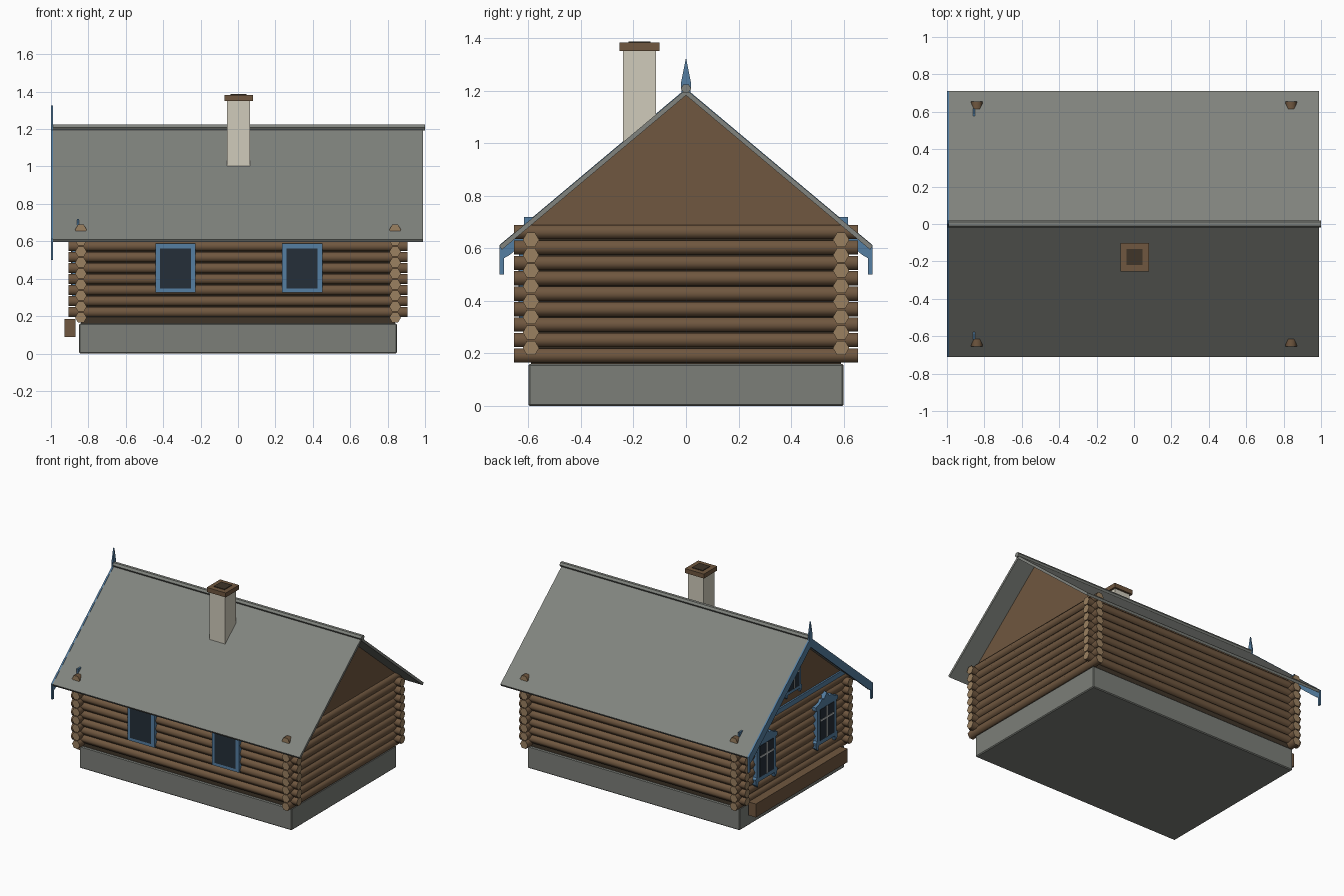
import bpy, bmesh, math
from mathutils import Vector

old = bpy.data.objects.get("Cube")
if old:
    bpy.data.objects.remove(old)


def material(name, rgb):
    m = bpy.data.materials.new(name)
    m.use_nodes = True
    m.diffuse_color = (*rgb, 1)
    m.node_tree.nodes["Principled BSDF"].inputs["Base Color"].default_value = (*rgb, 1)
    return m


ROOF = material("roof grey", (0.22, 0.23, 0.21))
STONE = material("foundation grey", (0.20, 0.21, 0.19))
WOOD = material("brown wood", (0.16, 0.095, 0.05))
CUT = material("cut log end", (0.33, 0.22, 0.12))
DARK = material("dark wood", (0.05, 0.035, 0.022))
BLUE = material("blue trim", (0.09, 0.21, 0.36))
CREAM = material("cream plaster", (0.63, 0.60, 0.50))
GLASS = material("dark glass", (0.018, 0.028, 0.04))
WHITE = material("pale glazing bar", (0.50, 0.52, 0.52))


def prism(name, pts, a, b, mat, along="x", cap=None):
    """Extrude a profile from a to b; pts are (y, z) along x, or (x, z) along y."""
    place = (lambda t, p: Vector((t, *p))) if along == "x" else (lambda t, p: Vector((p[0], t, p[1])))
    bm = bmesh.new()
    rings = [[bm.verts.new(place(t, p)) for p in pts] for t in (a, b)]
    ends = [bm.faces.new(r) for r in rings]
    for i in range(len(pts)):
        j = (i + 1) % len(pts)
        f = bm.faces.new((rings[0][i], rings[0][j], rings[1][j], rings[1][i]))
        f.smooth = cap is not None
    if cap:
        for f in ends:
            f.material_index = 1
    bmesh.ops.recalc_face_normals(bm, faces=bm.faces)
    mesh = bpy.data.meshes.new(name)
    bm.to_mesh(mesh)
    bm.free()
    for m in (mat, cap):
        if m:
            mesh.materials.append(m)
    ob = bpy.data.objects.new(name, mesh)
    bpy.context.collection.objects.link(ob)
    return ob


def box(name, x, y, z, mat):
    return prism(name, [(y[0], z[0]), (y[1], z[0]), (y[1], z[1]), (y[0], z[1])], *x, mat)


def symmetric(half):
    """Close a half outline by reflecting it across the centre line."""
    return half + [(-u, v) for u, v in reversed(half) if u > 0]


# Foundation and the dark core behind the logs
base = box("foundation", (-0.85, 0.85), (-0.6, 0.6), (0, 0.16), STONE)
bevel = base.modifiers.new("soft edge", "BEVEL")
bevel.width = 0.006
bevel.segments = 1
box("wall_core", (-0.84, 0.84), (-0.59, 0.59), (0.158, 0.665), DARK)

# Interlocking hexagonal logs
R, STEP = 0.031, 0.0588


def log(name, u, z, length, along):
    hexagon = [(u + R * math.cos(k * math.pi / 3), z + R * math.sin(k * math.pi / 3)) for k in range(6)]
    prism(name, hexagon, -length, length, WOOD, along, CUT)


for s, side in ((-1, "right"), (1, "left")):
    for i in range(9):
        log(f"{side}_end_log_{i + 1}", s * 0.84, 0.192 + i * STEP, 0.655, "y")
for s, side in ((-1, "front"), (1, "back")):
    for i in range(8):
        log(f"{side}_log_{i + 1}", s * 0.59, 0.221 + i * STEP, 0.905, "x")

# Boarded gables
prism("gable_boards", symmetric([(0, 1.185), (0.6, 0.682), (0.6, 0.664)]), -0.845, 0.845, WOOD)

# Roof slabs and ridge pole
for s, side in ((-1, "front"), (1, "back")):
    prism(f"{side}_roof", [(0, 1.205), (s * 0.71, 0.61), (s * 0.70, 0.595), (0, 1.182)], -0.99, 0.99, ROOF)
prism("ridge_pole", [(0.02 * math.cos(k * math.pi / 3), 1.208 + 0.018 * math.sin(k * math.pi / 3))
                     for k in range(6)], -0.99, 1.0, ROOF)

# Bargeboards with hanging ends, and the spike finial
for s, side in ((-1, "front"), (1, "back")):
    prism(f"{side}_bargeboard",
          [(0, 1.208), (s * 0.71, 0.612), (s * 0.71, 0.5), (s * 0.693, 0.5), (s * 0.693, 0.562),
           (s * 0.67, 0.575), (0, 1.14)], -1.0, -0.988, BLUE)
prism("finial", symmetric([(0, 1.325), (0.02, 1.225), (0.016, 1.19), (0, 1.175)]), -1.0, -0.99, BLUE)
box("gable_rail", (-0.862, -0.85), (-0.617, 0.617), (0.685, 0.72), BLUE)

# Chimney with cap and flue
box("chimney_stack", (-0.06, 0.065), (-0.24, -0.115), (0.95, 1.352), CREAM)
box("chimney_cap", (-0.073, 0.079), (-0.253, -0.101), (1.35, 1.382), WOOD)
box("chimney_flue", (-0.04, 0.045), (-0.218, -0.135), (1.37, 1.387), DARK)

# Plain front windows
for x, side in ((-0.334, "right"), (0.343, "left")):
    box(f"{side}_front_window_frame", (x - 0.108, x + 0.108), (-0.635, -0.59), (0.326, 0.588), BLUE)
    box(f"{side}_front_window_pane", (x - 0.083, x + 0.083), (-0.638, -0.63), (0.348, 0.561), GLASS)


# Carved windows on the decorated end
def carved_window(name, y, z, k, x):
    half = [(0, 0.37), (0.03, 0.33), (0.055, 0.335), (0.09, 0.31), (0.125, 0.3), (0.125, 0.275),
            (0.108, 0.27), (0.108, 0.05), (0.125, 0.04), (0.12, 0.0), (0.1, -0.02), (0.09, 0.015)]
    prism(f"{name}_casing", [(y + u * k, z + v * k) for u, v in symmetric(half)], x - 0.015, x + 0.03, BLUE)

    def plate(part, u, v, out, mat):
        box(f"{name}_{part}", (x - out, x - 0.012), [y + a * k for a in u], [z + b * k for b in v], mat)

    plate("pane", (-0.08, 0.08), (0.045, 0.27), 0.018, GLASS)
    plate("upright_bar", (-0.006, 0.006), (0.045, 0.27), 0.021, WHITE)
    plate("cross_bar", (-0.08, 0.08), (0.185, 0.197), 0.021, WHITE)


carved_window("back_end_window", 0.345, 0.285, 1.0, -0.872)
carved_window("front_end_window", -0.345, 0.285, 1.0, -0.872)
carved_window("attic_window", 0, 0.77, 0.75, -0.85)

# Long timber along the foot of the decorated end
box("foot_timber", (-0.927, -0.868), (-0.525, 0.525), (0.088, 0.185), WOOD)
